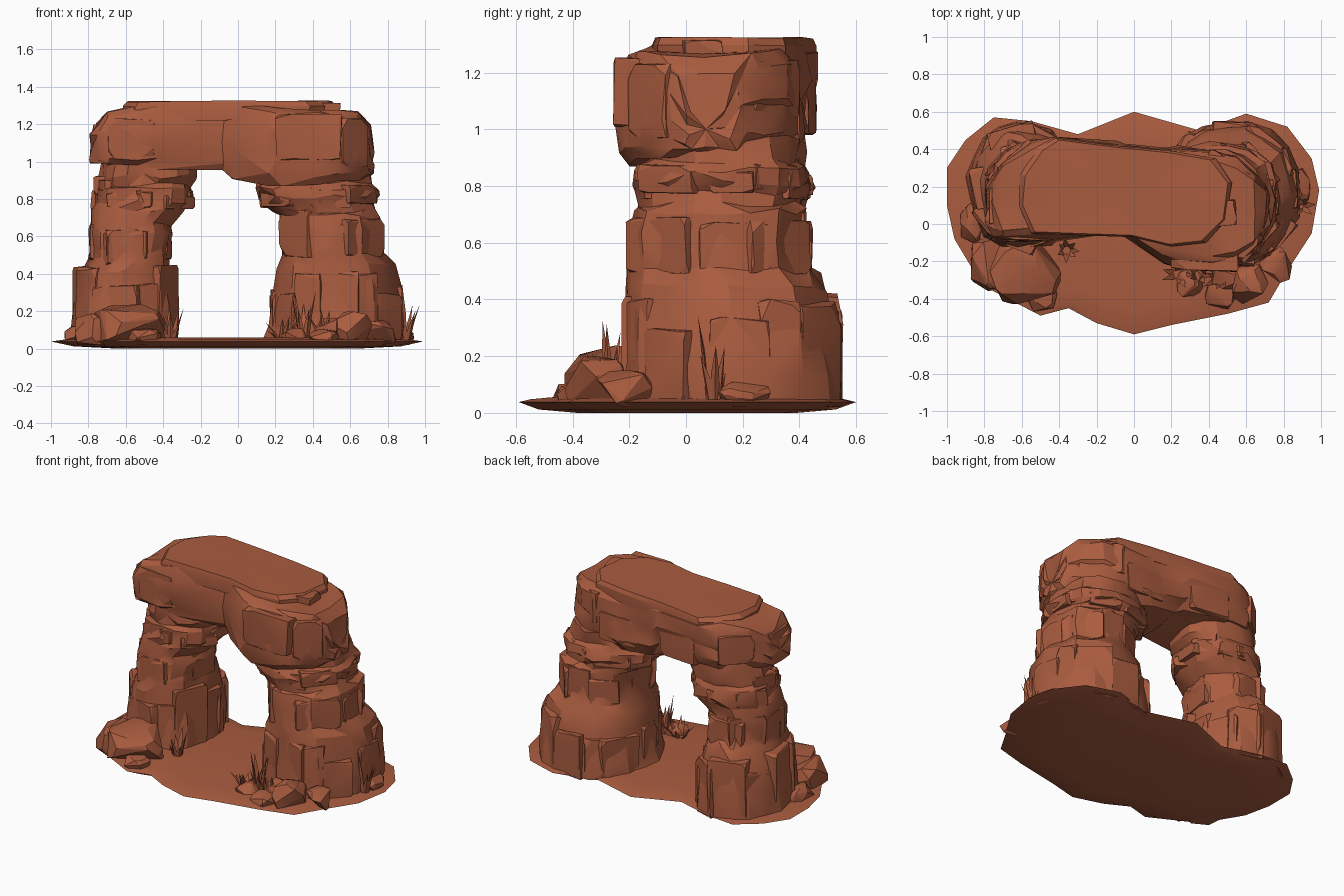
import bpy, bmesh, math, random
from mathutils import Vector, Matrix

random.seed(11)
if "Cube" in bpy.data.objects:
    bpy.data.objects.remove(bpy.data.objects["Cube"])

mat = bpy.data.materials.new("red sandstone")
mat.use_nodes = True
COLOR = (0.40, 0.107, 0.05, 1)
mat.diffuse_color = COLOR
mat.node_tree.nodes["Principled BSDF"].inputs["Base Color"].default_value = COLOR


def jit(a):
    return random.uniform(-a, a)


def finish(bm, name, angle=24):
    bmesh.ops.recalc_face_normals(bm, faces=bm.faces)
    mesh = bpy.data.meshes.new(name)
    bm.to_mesh(mesh)
    bm.free()
    mesh.materials.append(mat)
    ob = bpy.data.objects.new(name, mesh)
    bpy.context.collection.objects.link(ob)
    bpy.ops.object.select_all(action="DESELECT")
    ob.select_set(True)
    bpy.context.view_layer.objects.active = ob
    bpy.ops.object.shade_smooth_by_angle(angle=math.radians(angle))


def loft(bm, rings):
    """Skin closed rings of equal length and cap both ends with fans."""
    loops = [[bm.verts.new(p) for p in ring] for ring in rings]
    n = len(loops[0])
    for a, b in zip(loops, loops[1:]):
        for i in range(n):
            j = (i + 1) % n
            if random.random() < 0.5:
                bm.faces.new((a[i], a[j], b[j]))
                bm.faces.new((a[i], b[j], b[i]))
            else:
                bm.faces.new((a[i], a[j], b[i]))
                bm.faces.new((a[j], b[j], b[i]))
    for ring in (loops[0], loops[-1]):
        mid = bm.verts.new(sum((v.co for v in ring), Vector()) / n)
        for i in range(n):
            bm.faces.new((ring[i], ring[(i + 1) % n], mid))


def hull(bm, points):
    verts = [bm.verts.new((p[0], p[1], max(p[2], 0.02))) for p in points]
    inside = bmesh.ops.convex_hull(bm, input=verts)["geom_interior"]
    bmesh.ops.delete(bm, geom=[v for v in set(inside) if isinstance(v, bmesh.types.BMVert)],
                     context="VERTS")


def chipped_block(bm, centre, size, angle=0):
    """Angular block whose corners are broken off unevenly."""
    turn = Matrix.Rotation(angle, 3, "Z")
    points = []
    for corner in range(8):
        sign = [1 if corner >> k & 1 else -1 for k in range(3)]
        for axis in range(3):
            p = [s * e / 2 * random.uniform(.88, 1) for s, e in zip(sign, size)]
            p[axis] *= random.uniform(.45, .95)
            points.append(Vector(centre) + turn @ Vector(p))
    hull(bm, points)


def boulder(name, centre, size):
    """Faceted boulder: hull of points scattered on a boxy ellipsoid."""
    bm = bmesh.new()
    points = []
    for _ in range(28):
        d = Vector((random.gauss(0, 1), random.gauss(0, 1), random.gauss(0, 1)))
        d /= sum(abs(c) ** 3 for c in d) ** (1 / 3)
        points.append([c + e * s / 2 for c, e, s in zip(centre, d, size)])
    hull(bm, points)
    finish(bm, name, 20)


def around(row, t, power=2.2):
    """Centre, offset and outward heading on a rounded ring at angle t."""
    z, x0, x1, y0, y1 = row
    c, s = math.cos(t), math.sin(t)
    a, b = (x1 - x0) / 2, (y1 - y0) / 2
    k = (abs(c) ** power + abs(s) ** power) ** (-1 / power)
    heading = math.atan2(math.copysign(abs(s) ** (power - 1), s) / b,
                         math.copysign(abs(c) ** (power - 1), c) / a)
    centre = Vector(((x0 + x1) / 2, (y0 + y1) / 2, z))
    return centre, Vector((k * c * a, k * s * b, 0)), heading


def pillar(name, rows, sides=19):
    """Weathered column; each row is z, x min, x max, y min, y max."""
    bm = bmesh.new()
    rings = []
    column = [jit(0.03) for _ in range(sides)]
    for row in rows:
        ring = []
        for i in range(sides):
            centre, offset, _ = around(row, math.tau * i / sides)
            ring.append(centre + offset * (1 + column[i] + jit(0.04)) + Vector((0, 0, jit(.015))))
        rings.append(ring)
    loft(bm, rings)
    finish(bm, name)


def block_ring(name, row, count, width, depth, height, spread=0):
    """Broken blocks set into a pillar's face all the way round."""
    bm = bmesh.new()
    for i in range(count):
        centre, offset, heading = around(row, math.tau * (i + jit(.25)) / count)
        inward = Vector((math.cos(heading), math.sin(heading), 0)) * (depth / 2 + 0.002 + jit(.012))
        h = height * random.uniform(.65, 1.08)
        lift = Vector((0, 0, (h - height) / 2 + jit(spread)))
        chipped_block(bm, centre + offset - inward + lift,
                      (depth, width * random.uniform(.7, 1.25), h), heading + jit(.2))
    finish(bm, name, 20)


def tuft(name, x, y, height, blades=7):
    """Dry grass: bent three-sided blades fanning out of one spot."""
    bm = bmesh.new()
    for i in range(blades):
        t = math.tau * i / blades + jit(0.3)
        out = Vector((math.cos(t), math.sin(t), 0))
        side = Vector((-out.y, out.x, 0)) * 0.018
        h = height * random.uniform(0.4, 1)
        lean = random.uniform(0.03, 0.09)
        root = Vector((x, y, 0.04)) + out * 0.015
        mid = root + out * lean * 0.4 + Vector((0, 0, h * 0.5))
        tip = bm.verts.new(root + out * lean + Vector((0, 0, h)))
        low = [bm.verts.new(root + o) for o in (side, -side, out * 0.014)]
        high = [bm.verts.new(mid + o) for o in (side * 0.8, -side * 0.8, out * 0.01)]
        for j in range(3):
            k = (j + 1) % 3
            bm.faces.new((low[j], low[k], high[k], high[j]))
            bm.faces.new((high[j], high[k], tip))
    finish(bm, name)


# Ground slab with a thin lobed rim
outline = [(-1, .3), (-.9, .45), (-.75, .57), (-.55, .55), (-.3, .48), (0, .6), (.35, .5),
           (.6, .59), (.82, .52), (.95, .35), (.99, .18), (.95, -.05), (.82, -.25),
           (.72, -.42), (.5, -.48), (.2, -.54), (0, -.59), (-.2, -.53), (-.35, -.45),
           (-.5, -.49), (-.75, -.36), (-.87, -.23), (-.96, -.08), (-1, .1)]
bm = bmesh.new()
loft(bm, [[(x * s, y * s, z) for x, y in outline]
          for s, z in ((0.65, 0), (0.88, 0.012), (1, 0.038), (0.93, 0.048), (0.75, 0.058))])
finish(bm, "ground_slab")

# Two layered pillars
pillar("right_pillar", [
    (.03, -.89, -.32, -.15, .54), (.22, -.87, -.33, -.13, .53), (.40, -.84, -.36, -.12, .50),
    (.48, -.80, -.37, -.11, .47), (.52, -.79, -.38, -.10, .43), (.61, -.80, -.35, -.10, .43),
    (.66, -.79, -.36, -.09, .42), (.74, -.78, -.28, -.08, .43), (.78, -.77, -.25, -.08, .45),
    (.85, -.76, -.24, -.07, .44), (.87, -.74, -.25, -.05, .42), (.92, -.74, -.22, -.06, .43),
    (1.03, -.72, -.22, -.05, .42)])
pillar("left_pillar", [
    (.03, .14, .90, -.23, .56), (.12, .16, .89, -.22, .55), (.32, .19, .87, -.21, .53),
    (.44, .21, .83, -.20, .50), (.50, .23, .78, -.19, .44), (.62, .23, .78, -.19, .42),
    (.71, .22, .77, -.18, .43), (.735, .17, .74, -.15, .40), (.78, .13, .73, -.17, .42),
    (.81, .11, .75, -.18, .44), (.86, .09, .75, -.17, .43), (.89, .10, .72, -.15, .40),
    (.97, .11, .71, -.17, .40)])

# Broken blocks: tall slabs at the feet, thin strata above
block_ring("right_foot_slabs", (.24, -.87, -.33, -.13, .53), 10, .22, .12, .44)
block_ring("left_foot_slabs", (.23, .17, .88, -.22, .55), 12, .22, .12, .42)
block_ring("right_middle_blocks", (.57, -.79, -.37, -.09, .43), 8, .22, .14, .20, .03)
block_ring("left_middle_blocks", (.60, .23, .78, -.18, .43), 8, .24, .14, .24, .02)
block_ring("right_strata", (.83, -.76, -.25, -.06, .43), 10, .20, .12, .11, .06)
block_ring("left_strata", (.83, .12, .74, -.16, .42), 10, .22, .12, .10, .03)

# Lintel: rough cross-sections along x, as x, front, back, bottom, top
stations = [(-.785, .0, .20, 1.00, 1.14), (-.75, -.06, .27, .98, 1.20),
            (-.69, -.09, .34, .98, 1.26), (-.55, -.09, .45, .97, 1.29),
            (-.42, -.08, .47, .97, 1.31), (-.08, -.05, .43, .95, 1.31),
            (-.02, -.07, .42, .91, 1.31), (.16, -.20, .41, .88, 1.29),
            (.24, -.23, .41, .88, 1.28), (.42, -.25, .40, .88, 1.28),
            (.54, -.21, .36, .89, 1.27), (.64, -.13, .27, .90, 1.26),
            (.70, -.05, .20, .92, 1.20), (.72, .0, .14, .94, 1.06)]
section = [(.06, 0), (0, .12), (0, .4), (.01, .72), (.05, .95), (.12, 1), (.5, 1), (.9, 1),
           (.97, .88), (1, .6), (.98, .5), (1, .25), (.93, .05), (.5, 0)]
bm = bmesh.new()
loft(bm, [[(x + jit(.012), f + u * (b - f) + jit(.016), lo + v * (hi - lo) + jit(.012))
           for u, v in section] for x, f, b, lo, hi in stations])
finish(bm, "lintel")

# Flat cap stone on the lintel
cap = [(-.62, .1), (-.6, .26), (-.52, .40), (-.42, .46), (-.1, .42), (.2, .39), (.43, .35),
       (.53, .22), (.5, .02), (.38, -.1), (.2, -.12), (0, -.07), (-.3, -.06), (-.55, -.05)]
bm = bmesh.new()
loft(bm, [[(x * s + jit(.01), .17 + (y - .17) * s, z + jit(.004)) for x, y in cap]
          for s, z in ((1, 1.22), (1, 1.295), (.96, 1.322))])
finish(bm, "cap_stone")

# Broken blocks set into the lintel
bm = bmesh.new()
for x, y, z, length, deep, tall, turn in (
        (.38, -.16, 1.13, .36, .18, .25, -.05), (.57, -.08, 1.10, .2, .18, .28, .75),
        (.50, .27, 1.14, .3, .14, .22, -.6), (.24, .345, 1.04, .3, .12, .2, 0),
        (-.60, .33, 1.13, .24, .14, .2, .75), (-.25, .38, 1.08, .3, .14, .2, -.1),
        (-.57, -.02, 1.12, .26, .14, .22, 0), (.62, .08, 1.04, .18, .22, .2, 0),
        (-.70, .1, 1.1, .16, .2, .2, 0), (.42, .05, 1.285, .26, .14, .06, .1)):
    chipped_block(bm, (x, y, z), (length, deep, tall), turn)
finish(bm, "lintel_blocks", 20)

# Loose boulders around the feet
boulders = [(-.59, -.24, .10, .40, .38, .28), (-.76, -.21, .09, .24, .30, .22),
            (-.50, -.39, .06, .18, .16, .10), (-.87, .00, .06, .12, .22, .12),
            (.62, -.32, .10, .20, .22, .20), (.76, -.22, .08, .18, .20, .14),
            (.46, -.37, .06, .16, .18, .09), (.30, -.32, .06, .14, .16, .10),
            (.88, .20, .06, .12, .20, .10), (.50, -.27, .09, .18, .16, .15)]
for i, (x, y, z, *size) in enumerate(boulders):
    boulder(f"boulder_{i + 1}", (x, y, z), size)

# Grass tufts
for i, (x, y, h) in enumerate([(-.36, -.14, .21), (.35, -.27, .32), (.89, .10, .32),
                               (.46, -.29, .18), (.24, -.27, .14)]):
    tuft(f"grass_tuft_{i + 1}", x, y, h)
